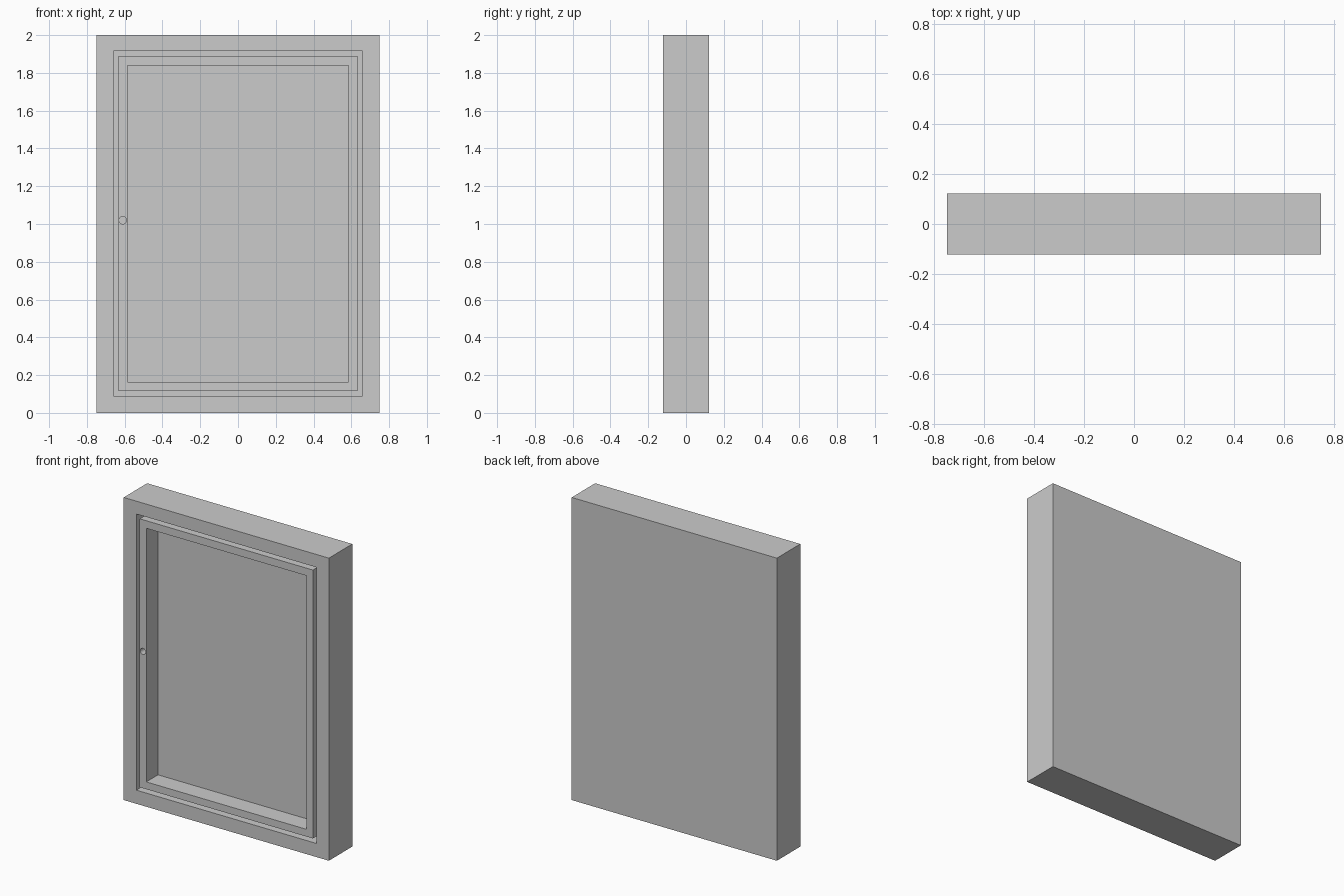
import bpy, math

if "Cube" in bpy.data.objects:
    bpy.data.objects.remove(bpy.data.objects["Cube"])

HALF = 0.1225      # half the overall thickness
FLOOR = 0.0        # depth at which the recesses end


def box(name, x0, x1, y0, y1, z0, z1):
    bpy.ops.mesh.primitive_cube_add(
        size=1, location=((x0 + x1) / 2, (y0 + y1) / 2, (z0 + z1) / 2))
    ob = bpy.context.object
    ob.name = name
    ob.scale = (x1 - x0, y1 - y0, z1 - z0)
    bpy.ops.object.transform_apply(location=True, rotation=False, scale=True)
    return ob


def cut(target, cutter):
    mod = target.modifiers.new("cut", 'BOOLEAN')
    mod.operation = 'DIFFERENCE'
    mod.solver = 'EXACT'
    mod.object = cutter
    bpy.context.view_layer.objects.active = target
    bpy.ops.object.modifier_apply(modifier=mod.name)
    bpy.data.objects.remove(cutter, do_unlink=True)


# Outer casing: solid back with a rectangular recess in front
casing = box("casing", -0.75, 0.75, -HALF, HALF, 0, 2)
cut(casing, box("casing_cutter", -0.658, 0.658, -0.3, FLOOR, 0.09, 1.915))

# Inner sash: flush with the casing front, with a narrow gap all round
sash = box("sash", -0.633, 0.633, -HALF, FLOOR, 0.116, 1.89)
cut(sash, box("opening_cutter", -0.585, 0.585, -0.3, 0.1, 0.164, 1.84))

# Round latch hole in the left stile
bpy.ops.mesh.primitive_cylinder_add(
    vertices=32, radius=0.02, depth=0.6, location=(-0.61, 0, 1.02),
    rotation=(math.pi / 2, 0, 0))
hole = bpy.context.object
hole.name = "latch_hole_cutter"
cut(sash, hole)
